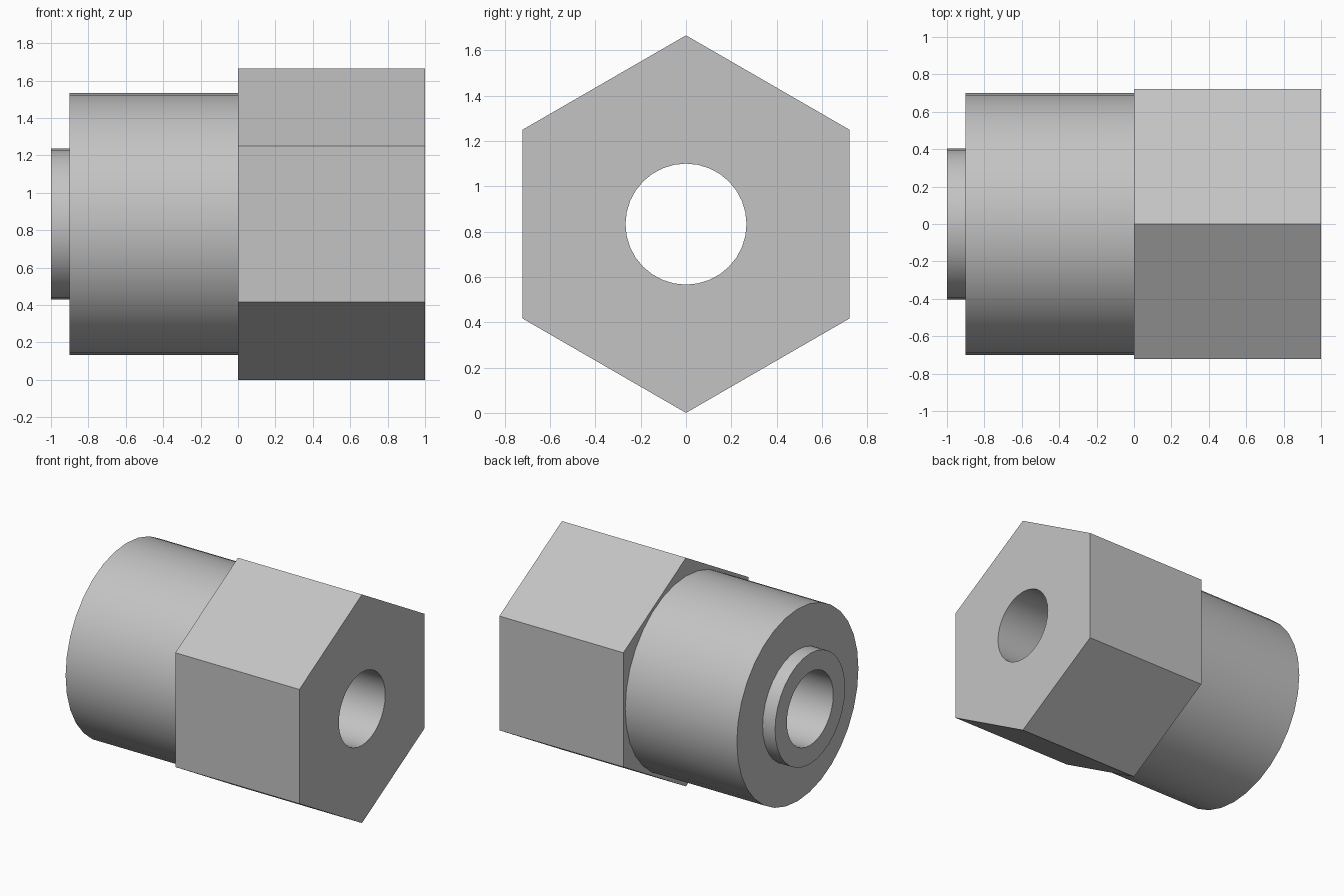
import bpy
import bmesh
from math import cos, sin, tau, radians

cube = bpy.data.objects.get("Cube")
if cube:
    bpy.data.objects.remove(cube, do_unlink=True)

HEX_R, BARREL_R, SPIGOT_R, BORE_R = 0.833, 0.70, 0.403, 0.267
AXIS_Z = HEX_R
SIDES = 32

steel = bpy.data.materials.new("light_grey_steel")
steel.use_nodes = True
colour = (0.55, 0.55, 0.55, 1)
steel.diffuse_color = colour
steel.node_tree.nodes["Principled BSDF"].inputs["Base Color"].default_value = colour


def ring(bm, x, radius, sides=SIDES):
    """Closed polygon around the long axis, one corner pointing straight up."""
    verts = [bm.verts.new((x, radius * sin(tau * i / sides),
                           AXIS_Z + radius * cos(tau * i / sides)))
             for i in range(sides)]
    return verts


def bridge(bm, a, b):
    """Quads between two rings of equal count."""
    n = len(a)
    for i in range(n):
        j = (i + 1) % n
        bm.faces.new((a[i], a[j], b[j], b[i]))


def end_face(bm, outer, inner):
    """Flat face between a hexagon and a round opening."""
    edges = []
    for loop in (outer, inner):
        for i, v in enumerate(loop):
            pair = (v, loop[(i + 1) % len(loop)])
            edges.append(bm.edges.get(pair) or bm.edges.new(pair))
    bmesh.ops.triangle_fill(bm, edges=edges, use_beauty=True)


def finish(bm, name):
    bmesh.ops.recalc_face_normals(bm, faces=bm.faces)
    mesh = bpy.data.meshes.new(name)
    bm.to_mesh(mesh)
    bm.free()
    mesh.materials.append(steel)
    obj = bpy.data.objects.new(name, mesh)
    bpy.context.collection.objects.link(obj)
    bpy.ops.object.select_all(action="DESELECT")
    obj.select_set(True)
    bpy.context.view_layer.objects.active = obj
    bpy.ops.object.shade_smooth_by_angle(angle=radians(30))


# Everything is one closed skin: hexagon, barrel, spigot and through bore
bm = bmesh.new()

# Hexagonal head
hex_back = ring(bm, 0, HEX_R, 6)
hex_front = ring(bm, 1, HEX_R, 6)
bridge(bm, hex_back, hex_front)

# Turned barrel, spigot and bore, from the shoulder round to the head's end
profile = [(0, BARREL_R), (-0.9, BARREL_R), (-0.9, SPIGOT_R),
           (-1, SPIGOT_R), (-1, BORE_R), (1, BORE_R)]
rings = [ring(bm, x, r) for x, r in profile]
for a, b in zip(rings, rings[1:]):
    bridge(bm, a, b)

# Shoulder behind the head and the head's end face
end_face(bm, hex_back, rings[0])
end_face(bm, hex_front, rings[-1])

finish(bm, "hex_fitting_body")
